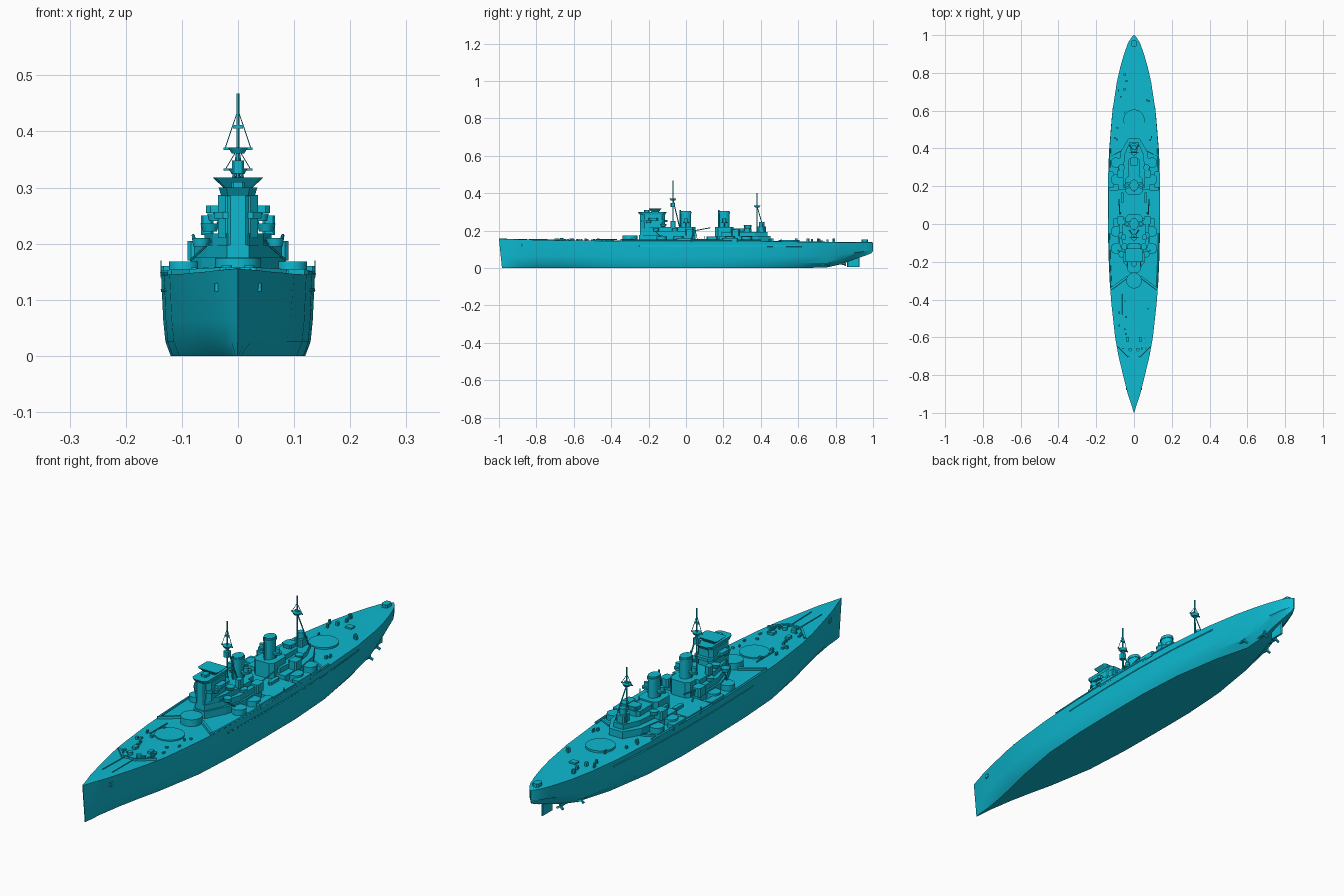
import bpy, bmesh, math, random
from mathutils import Vector

cube = bpy.data.objects.get("Cube")
if cube:
    bpy.data.objects.remove(cube, do_unlink=True)

teal = bpy.data.materials.new("ship teal")
teal.use_nodes = True
COLOUR = (0.004, 0.49, 0.64, 1)
teal.diffuse_color = COLOUR
teal.node_tree.nodes["Principled BSDF"].inputs["Base Color"].default_value = COLOUR


def finish(name, bm, smooth=None):
    bmesh.ops.recalc_face_normals(bm, faces=bm.faces)
    mesh = bpy.data.meshes.new(name)
    bm.to_mesh(mesh)
    bm.free()
    mesh.materials.append(teal)
    ob = bpy.data.objects.new(name, mesh)
    bpy.context.collection.objects.link(ob)
    if smooth:
        bpy.ops.object.select_all(action='DESELECT')
        ob.select_set(True)
        bpy.context.view_layer.objects.active = ob
        bpy.ops.object.shade_smooth_by_angle(angle=math.radians(smooth))
    return ob


def loft(name, rings, smooth=None):
    """Skin between equal-length rings of points and cap both ends."""
    bm = bmesh.new()
    rows = [[bm.verts.new(p) for p in ring] for ring in rings]
    n = len(rows[0])
    for a, b in zip(rows, rows[1:]):
        for i in range(n):
            j = (i + 1) % n
            bm.faces.new((a[i], a[j], b[j], b[i]))
    bm.faces.new(rows[0])
    bm.faces.new(rows[-1])
    return finish(name, bm, smooth)


def house(name, half, z0, z1, flare=1):
    """Deck house from the +x half of its outline, bow to stern."""
    outline = half + [(-x, y) for x, y in reversed(half)]
    mid = sum(y for _, y in half) / len(half)
    top = [(x * flare, mid + (y - mid) * flare, z1) for x, y in outline]
    return loft(name, [[(x, y, z0) for x, y in outline], top])


def block(name, x, y, w, l, z0, z1, cut=0, flare=1):
    """Box with cut corners, w and l being half sizes."""
    c = max(cut, 0.0005)
    pts = [(w - c, -l), (w, c - l), (w, l - c), (w - c, l),
           (c - w, l), (-w, l - c), (-w, c - l), (c - w, -l)]
    return loft(name, [[(x + px * f, y + py * f, z) for px, py in pts]
                       for z, f in ((z0, 1), (z1, flare))])


def drum(name, x, y, r, z0, z1, stretch=1, sides=24, top=1):
    ang = [2 * math.pi * (i + .5) / sides for i in range(sides)]
    return loft(name, [[(x + r * f * math.cos(a), y + r * f * stretch * math.sin(a), z)
                        for a in ang] for z, f in ((z0, 1), (z1, top))], 40)


def rod(name, path, r, sides=6):
    """Straight-sided tube through the path points."""
    path = [Vector(p) for p in path]
    side = (path[-1] - path[0]).orthogonal().normalized()
    up = (path[-1] - path[0]).normalized().cross(side)
    ang = [2 * math.pi * i / sides for i in range(sides)]
    return loft(name, [[p + r * (side * math.cos(a) + up * math.sin(a)) for a in ang]
                       for p in path])


# Hull stations: y, deck half width, deck height, bottom half width, keel height
STATIONS = [
    (-1, .001, .155, .001, 0), (-.95, .016, .154, .005, 0), (-.9, .033, .153, .009, 0),
    (-.8, .058, .15, .025, 0), (-.7, .082, .148, .046, 0), (-.6, .1, .146, .07, 0),
    (-.4, .122, .145, .105, 0), (-.2, .132, .145, .117, 0), (0, .137, .145, .12, 0),
    (.2, .137, .144, .12, 0), (.4, .13, .143, .108, 0), (.6, .114, .14, .076, 0),
    (.75, .091, .138, .035, .002), (.83, .073, .137, .022, .02), (.9, .053, .137, .016, .047),
    (.96, .031, .137, .01, .066), (.99, .012, .136, .004, .078), (1, .002, .135, .001, .09)]


def section(y, d, top, b, keel):
    side = [(b, keel), (b + .55 * (d - b), keel + .025),
            (b + .78 * (d - b), .4 * keel + .6 * .105), (d, top)]
    pts = [(0, keel)] + side + [(0, top + .002)] + [(-x, z) for x, z in reversed(side)]
    rake = .016 if y == -1 else 0
    return [(x, y + rake * (1 - z / top), z) for x, z in pts]


def beam(y):
    for a, b in zip(STATIONS, STATIONS[1:]):
        if a[0] <= y <= b[0]:
            return a[1] + (b[1] - a[1]) * (y - a[0]) / (b[0] - a[0])


loft("hull", [section(*s) for s in STATIONS], 25)

# Armour belt ledges and deck edge coamings
for s in (1, -1):
    ys = [-.25 + .87 * i / 14 for i in range(15)]
    rod("belt_ledge", [(s * (beam(y) - .003), y, .117) for y in ys], .004)
    ys = [-.34 + .74 * i / 14 for i in range(15)]
    rod("deck_coaming", [(s * (beam(y) - .003), y, .147) for y in ys], .005)

# Main gun rings
drum("forward_gun_ring", 0, -.44, .056, .14, .152, sides=32)
drum("raised_gun_ring", 0, -.30, .041, .14, .174, sides=32)
drum("aft_gun_ring", 0, .55, .056, .135, .15, sides=32)

# Breakwaters and midship deck
for s in (1, -1):
    rod("bow_breakwater", [(0, -.7, .153), (s * .03, -.7, .153), (s * .085, -.645, .15)], .006, 4)
    rod("deck_breakwater", [(s * .035, -.28, .15), (s * .122, -.345, .148)], .008, 4)
    rod("aft_deck_step", [(s * .07, .39, .147), (s * .129, .36, .147)], .006, 4)
block("catapult_deck", 0, .105, .135, .075, .14, .156)

# Forward superstructure, stacked levels
house("forward_house", [(.025, -.25), (.065, -.17), (.085, -.1), (.085, .03)], .14, .175)
house("forward_house_upper", [(.02, -.245), (.055, -.17), (.078, -.1), (.078, .02)], .175, .198)
house("shelter_level", [(.02, -.24), (.045, -.19), (.06, -.1), (.06, 0)], .198, .218)
block("tower", 0, -.175, .036, .062, .21, .287, .014)
block("tower_front", 0, -.215, .019, .03, .17, .295, .006)
block("bridge_wings", 0, -.175, .057, .025, .255, .268, .008)
block("bridge_level", 0, -.17, .042, .07, .245, .256, .015)
block("bridge_roof", 0, -.18, .03, .068, .285, .3, .012, 1.15)
block("director_platform", 0, -.165, .026, .02, .3, .318, .004, 1.75)
block("director", 0, -.21, .012, .014, .295, .31, .004)
for s in (1, -1):
    drum("bridge_tub", s * .05, -.12, .013, .222, .236, sides=12, top=1.35)
    drum("signal_tub", s * .04, -.2, .012, .24, .254, sides=12, top=1.3)
    block("side_director", s * .055, -.07, .011, .014, .215, .25, .004)
    rod("tower_brace", [(s * .085, -.14, .17), (s * .02, -.2, .23)], .002)

# Funnels with casings, caps and searchlight platforms
for label, y in (("forward", 0), ("aft", .205)):
    block(label + "_funnel_base", 0, y, .045, .05, .15, .218, .015)
    drum(label + "_funnel", 0, y, .021, .2, .304, 1.3)
    drum(label + "_funnel_cap", 0, y, .0235, .29, .298, 1.3)
    rod(label + "_steam_pipe", [(0, y - .031, .2), (0, y - .031, .31)], .004)
    for s in (1, -1):
        drum("searchlight_platform", s * .034, y, .017, .24, .247, sides=12)
        drum("searchlight", s * .036, y, .009, .247, .264, sides=10)
        rod("platform_stay", [(s * .02, y, .215), (s * .036, y, .24)], .003)

# Aft superstructure
house("aft_house", [(.085, .18), (.085, .29), (.07, .385), (.03, .452)], .14, .172)
house("aft_house_upper", [(.055, .19), (.06, .28), (.05, .37), (.022, .435)], .172, .192)
block("aft_control", 0, .3, .03, .05, .19, .212, .01)
block("aft_control_top", 0, .33, .018, .018, .212, .23, .005, 1.2)
block("aft_director_base", 0, .405, .018, .022, .19, .222, .006)
drum("aft_director", 0, .405, .014, .222, .246, sides=12)

# Secondary gun mounts, side lockers and boats, mirrored
for s in (1, -1):
    for y in (-.13, -.04, .235, .325):
        drum("secondary_ring", s * .096, y, .028, .14, .168, sides=12)
    for y in (-.01, .235):
        block("side_locker", s * .122, y, .015, .042, .138, .16, .004)
        block("gun_platform", s * .072, y + .03, .018, .022, .17, .205, .006)
    for y in (-.16, -.06, .3):
        drum("light_gun_tub", s * .066, y, .014, .195, .21, sides=12, top=1.2)
    rod("edge_post", [(s * .137, .1, .14), (s * .137, .1, .17)], .0015, 4)
    block("ship_boat", s * .062, .14, .008, .03, .155, .168, .006)
    rod("boat_crane", [(s * .07, .06, .155), (s * .075, .05, .2), (s * .08, .13, .215)], .003)

# Masts: pole, two raking legs, crosstree and yards
for label, y, foot, platform, top, r in (("fore", -.07, .2, .367, .468, .0032),
                                         ("main", .38, .19, .33, .4, .0026)):
    rod(label + "_mast", [(0, y, foot), (0, y, top)], r)
    for s in (1, -1):
        rod(label + "_mast_leg", [(s * .026, y + .04, foot), (0, y, platform)], r * .9)
        rod(label + "_stay", [(s * .024, y, platform), (0, y, top - .03)], .0011, 4)
    drum(label + "_mast_top", 0, y, .012, platform - .006, platform + .004, sides=10, top=1.5)
    block(label + "_yard", 0, y, .026, .002, platform, platform + .004)
    block(label + "_upper_yard", 0, y, .009, .003, top - .063, top - .057)
block("mast_lookout", 0, -.07, .011, .012, .325, .348, .004)

# Foredeck and quarterdeck fittings
random.seed(7)
for y0, y1, count in ((-.68, -.34, 26), (.62, .8, 8), (.43, .6, 6)):
    for i in range(count):
        y = random.uniform(y0, y1)
        x = random.uniform(.35, .85) * beam(y) * random.choice((-1, 1))
        block("deck_fitting", x, y, random.uniform(.002, .005),
              random.uniform(.003, .007), .135, random.uniform(.152, .158))
for s in (1, -1):
    drum("capstan", s * .02, -.665, .01, .145, .161, sides=12)
    rod("anchor_chain", [(s * .02, -.665, .152), (s * .022, -.84, .154)], .002, 4)
    block("vent", s * .035, -.61, .008, .012, .145, .158)
    block("anchor", s * .037, -.87, .006, .01, .115, .13, .002)
rod("deck_spar", [(-.06, -.48, .152), (-.06, -.37, .152)], .003)
block("stern_hatch", 0, .72, .014, .012, .135, .147)
block("stern_tub", 0, .955, .013, .018, .13, .152, .006)

# Rudder, shafts, struts and propellers
block("rudder", 0, .895, .004, .033, .004, .062, .003)
for s in (1, -1):
    for x, y in ((.03, .85), (.06, .76)):
        rod("propeller_shaft", [(s * x, y - .14, .03), (s * x, y, .02)], .004, 8)
        rod("shaft_strut", [(s * x, y - .015, .02), (s * x * .6, y - .015, .06)], .003, 4)
        for k in range(3):
            a = 2 * math.pi * k / 3
            rod("propeller_blade", [(s * x, y, .021),
                (s * x + .016 * math.sin(a), y + .003, .021 + .016 * math.cos(a))], .005, 4)
